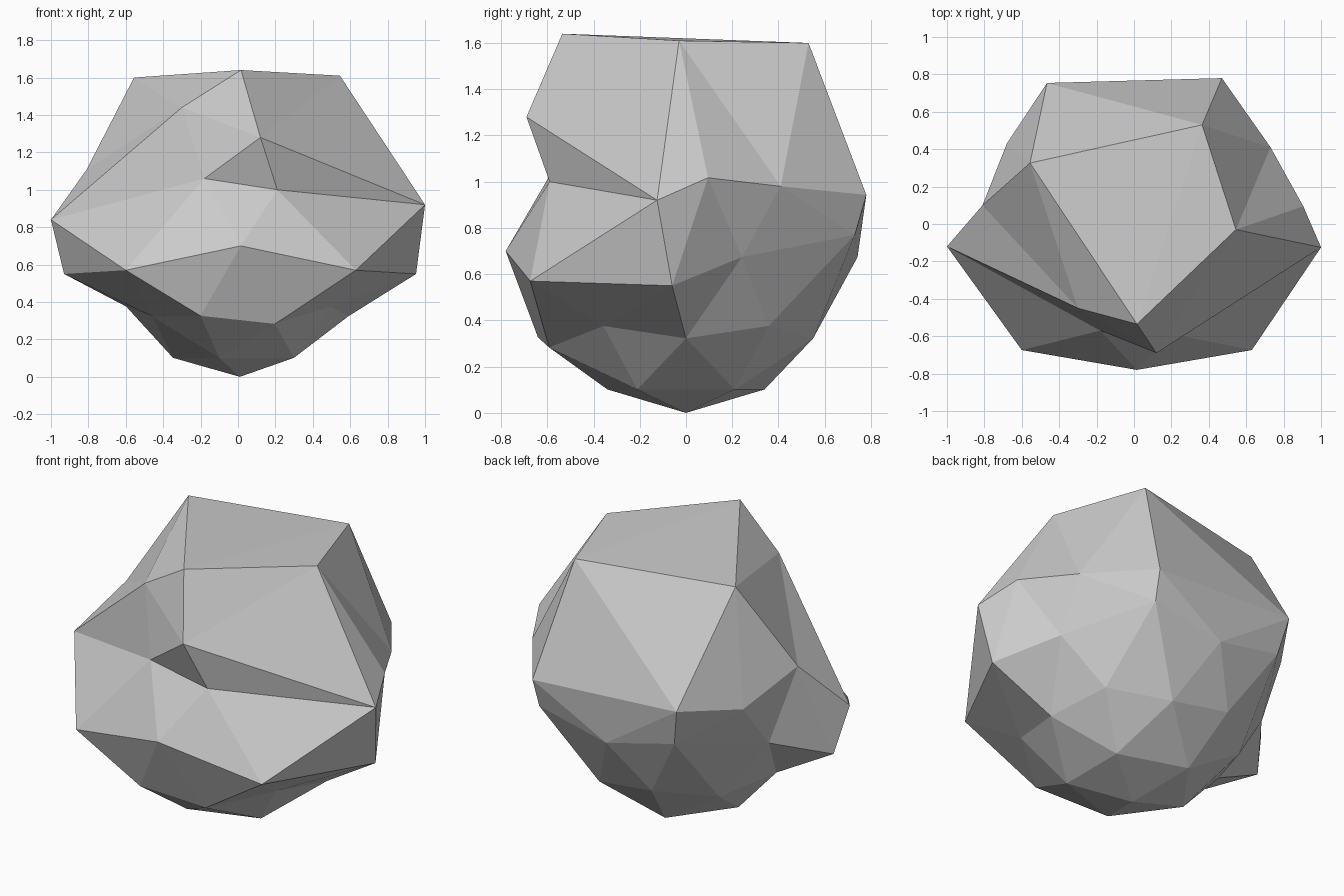
import bpy, bmesh, math, random
from mathutils import Vector

if "Cube" in bpy.data.objects:
    bpy.data.objects.remove(bpy.data.objects["Cube"])

R = 0.68
CENTRE = Vector((0.01, 0, R))

# Sculpted rings of the boulder: (latitude height, first angle, corner positions)
RINGS = [
    # crown
    (1.0, 0, [(0.016, -0.535, 1.64)]),
    (0.851, 0, [(0.545, -0.03, 1.61), (0.364, 0.53, 1.60), (-0.556, 0.326, 1.60),
                (-0.30, -0.45, 1.44), (0.12, -0.69, 1.28)]),
    # shoulder, with the overhang at the front
    (0.526, 36, [(0.73, 0.41, 0.98), (-0.465, 0.754, 0.99), (-0.81, 0.10, 1.107),
                 (-0.18, -0.57, 1.06), (1.0, -0.125, 0.92)]),
    (0.447, 0, [(0.905, 0.095, 1.017), (0.47, 0.78, 0.943), (-0.68, 0.43, 0.94),
                (-1.0, -0.12, 0.84), (0.21, -0.59, 1.0)]),
    # waist
    (0.0, 18, [(0.72, 0.242, 0.674), (0.46, 0.73, 0.77), (0.01, 0.742, 0.674),
               (-0.42, 0.71, 0.77), (-0.71, 0.23, 0.67), (-0.93, -0.066, 0.55),
               (-0.60, -0.674, 0.57), (0.015, -0.78, 0.70), (0.63, -0.674, 0.57),
               (0.952, -0.06, 0.55)]),
    # lower front
    (-0.447, 252, [(-0.20, -0.64, 0.326)]),
    (-0.526, 288, [(0.198, -0.592, 0.283)]),
]


def build_boulder():
    bm = bmesh.new()
    bmesh.ops.create_icosphere(bm, subdivisions=2, radius=1)
    rest = [(v, v.co.copy()) for v in bm.verts]
    for v in bm.verts:
        v.co = CENTRE + R * v.co
    for h, start, corners in RINGS:
        step = math.radians(360 / max(len(corners), 5))
        rad = math.sqrt(max(0, 1 - h * h))
        for i, p in enumerate(corners):
            a = math.radians(start) + i * step
            d = Vector((rad * math.cos(a), rad * math.sin(a), h))
            vert = min(rest, key=lambda r: (r[1] - d).length)[0]
            vert.co = p
    return bm


def cut_cell(source, seed, others):
    # keep only the part of the boulder nearest to this seed
    bm = source.copy()
    for o in sorted(others, key=lambda s: (s - seed).length):
        if not bm.faces:
            break
        bmesh.ops.bisect_plane(bm, geom=bm.verts[:] + bm.edges[:] + bm.faces[:],
                               dist=1e-5, plane_co=(seed + o) / 2,
                               plane_no=o - seed, clear_outer=True)
        rim = [e for e in bm.edges if e.is_boundary]
        if rim:
            bmesh.ops.holes_fill(bm, edges=rim, sides=0)
    bmesh.ops.recalc_face_normals(bm, faces=bm.faces[:])
    return bm


def add_object(name, bm):
    mesh = bpy.data.meshes.new(name)
    bm.to_mesh(mesh)
    bm.free()
    bpy.context.collection.objects.link(bpy.data.objects.new(name, mesh))


# Boulder fractured into fitted chunks
boulder = build_boulder()
random.seed(7)
seeds = []
while len(seeds) < 40:
    p = Vector((random.uniform(-.9, .9), random.uniform(-.75, .75), random.uniform(.05, 1.6)))
    if (p - Vector((0, 0, .85))).length < 0.85 and all((p - s).length > 0.22 for s in seeds):
        seeds.append(p)

count = 0
for s in seeds:
    cell = cut_cell(boulder, s, [o for o in seeds if o is not s])
    if cell.faces:
        count += 1
        add_object(f"rock_chunk_{count:02d}", cell)
    else:
        cell.free()
boulder.free()
